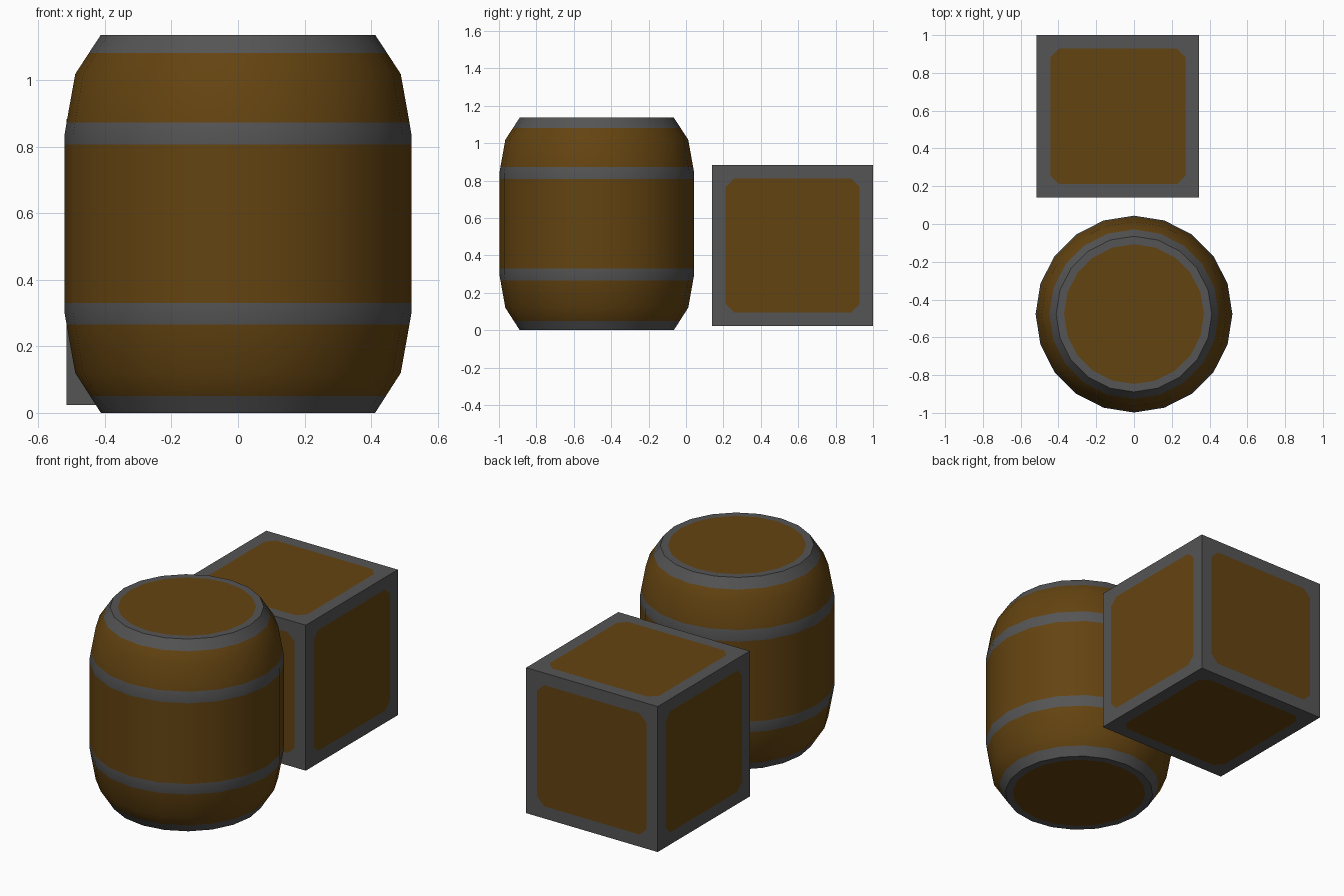
import bpy, bmesh, math
from mathutils import Matrix, Vector

if "Cube" in bpy.data.objects:
    bpy.data.objects.remove(bpy.data.objects["Cube"])


def material(name, color):
    m = bpy.data.materials.new(name)
    m.diffuse_color = (*color, 1)
    m.use_nodes = True
    m.node_tree.nodes["Principled BSDF"].inputs["Base Color"].default_value = m.diffuse_color
    return m


WOOD = material("brown_wood", (0.127, 0.057, 0.0055))
METAL = material("grey_metal", (0.09, 0.09, 0.09))


def finish(bm, name, location):
    me = bpy.data.meshes.new(name)
    bm.to_mesh(me)
    bm.free()
    me.materials.append(WOOD)
    me.materials.append(METAL)
    ob = bpy.data.objects.new(name, me)
    ob.location = location
    bpy.context.collection.objects.link(ob)
    return ob


# Barrel: 20-sided lathe; (radius, height, metal flag of the strip above)
SIDES = 20
PROFILE = [(0.37, 0, 1), (0.412, 0, 1), (0.444, 0.05, 0), (0.489, 0.12, 0),
           (0.515, 0.265, 1), (0.521, 0.30, 1), (0.521, 0.33, 0),
           (0.521, 0.807, 1), (0.521, 0.837, 1), (0.515, 0.873, 0),
           (0.489, 1.018, 0), (0.448, 1.081, 1), (0.412, 1.136, 1), (0.37, 1.136, 0)]
bm = bmesh.new()
rings = []
for r, z, _ in PROFILE:
    rings.append([bm.verts.new((r * math.cos(2 * math.pi * i / SIDES),
                                r * math.sin(2 * math.pi * i / SIDES), z))
                  for i in range(SIDES)])
for k in range(len(rings) - 1):
    lo, hi = rings[k], rings[k + 1]
    for i in range(SIDES):
        j = (i + 1) % SIDES
        f = bm.faces.new((lo[i], lo[j], hi[j], hi[i]))
        f.material_index = PROFILE[k][2]
# wooden lids
bm.faces.new(rings[0][::-1])
bm.faces.new(rings[-1])
barrel = finish(bm, "barrel", (0, -0.477, 0))
bpy.context.view_layer.objects.active = barrel
barrel.select_set(True)
bpy.ops.object.shade_smooth_by_angle(angle=math.radians(35))

# Crate: every side is a metal frame around a wood panel with clipped corners
H, I, C = 0.43, 0.358, 0.045
bm = bmesh.new()
turns = [Matrix.Rotation(a * math.pi / 2, 4, 'X') for a in range(4)]
turns += [Matrix.Rotation(s * math.pi / 2, 4, 'Y') for s in (1, -1)]
for turn in turns:
    panel = []
    for q in range(4):
        m = turn @ Matrix.Rotation(q * math.pi / 2, 4, 'Z')
        a, b, p, r, s = [bm.verts.new(m @ Vector((x, y, H))) for x, y in
                         ((-H, -H), (H, -H), (C - I, -I), (I - C, -I), (-I, C - I))]
        for f in (bm.faces.new((a, b, r, p)), bm.faces.new((a, p, s))):
            f.material_index = 1
        panel += [p, r]
    bm.faces.new(panel)
bmesh.ops.remove_doubles(bm, verts=bm.verts, dist=0.0005)
finish(bm, "crate", (-0.085, 0.57, 0.453))
